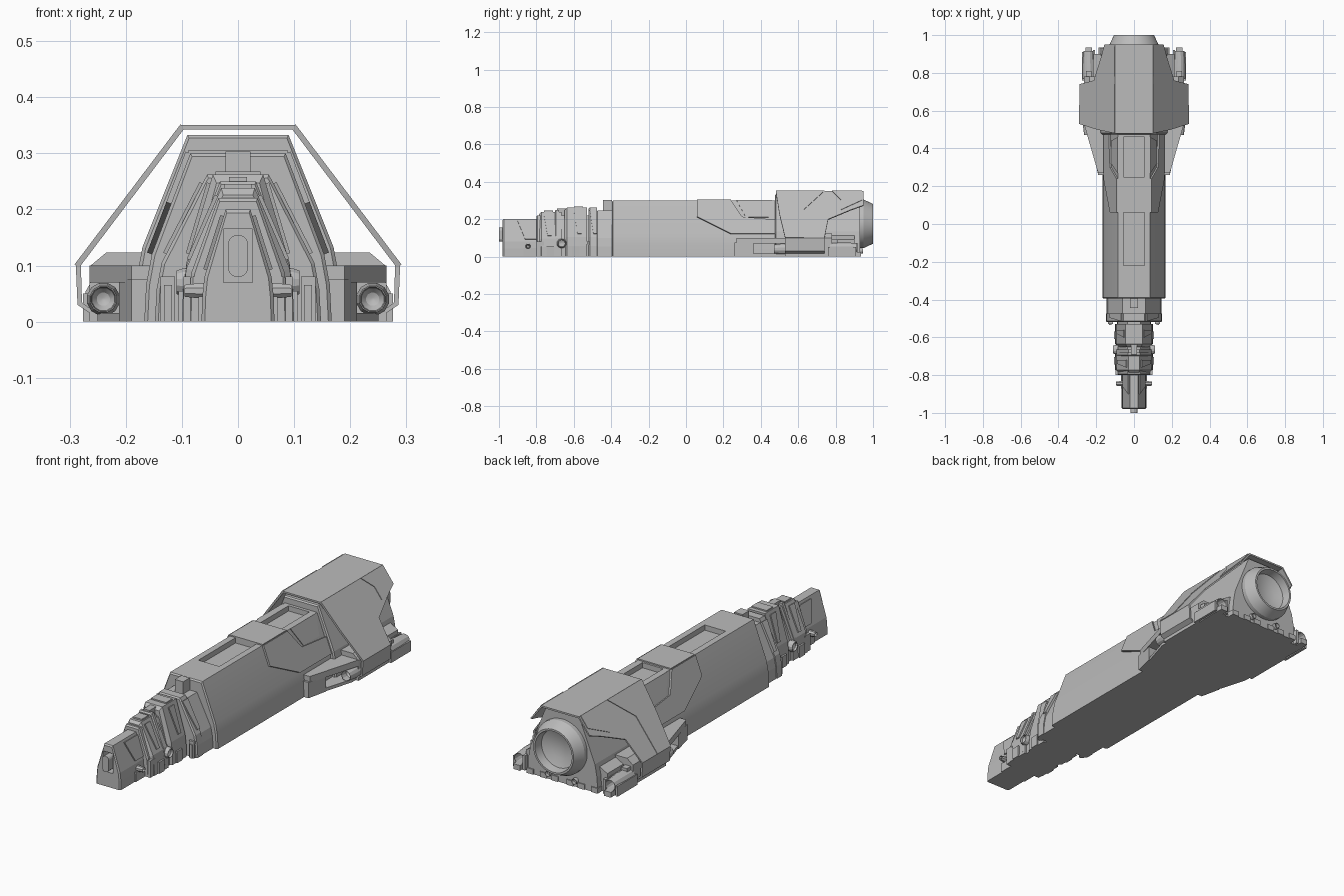
import bpy, bmesh, math
from mathutils import Vector

cube = bpy.data.objects.get("Cube")
if cube:
    bpy.data.objects.remove(cube, do_unlink=True)

shade = (.5, .5, .5, 1)
grey = bpy.data.materials.new("hull_grey")
grey.use_nodes = True
grey.diffuse_color = shade
grey.node_tree.nodes["Principled BSDF"].inputs["Base Color"].default_value = shade


def finish(name, bm, smooth=False):
    bmesh.ops.recalc_face_normals(bm, faces=bm.faces)
    mesh = bpy.data.meshes.new(name)
    bm.to_mesh(mesh)
    bm.free()
    mesh.materials.append(grey)
    part = bpy.data.objects.new(name, mesh)
    bpy.context.collection.objects.link(part)
    if smooth:
        bpy.ops.object.select_all(action='DESELECT')
        part.select_set(True)
        bpy.context.view_layer.objects.active = part
        bpy.ops.object.shade_smooth_by_angle(angle=math.radians(25))
    return part


def skin(bm, rings):
    """Join closed rings of points and cap both ends."""
    loops = [[bm.verts.new(point) for point in ring] for ring in rings]
    for near, far in zip(loops, loops[1:]):
        for i in range(len(near)):
            bm.faces.new((near[i - 1], near[i], far[i], far[i - 1]))
    bm.faces.new(loops[0])
    bm.faces.new(loops[-1])


def flank(roof, height, base):
    """Ends of the sloping flank: roof edge and knee."""
    return (roof, height), (base * .92, height * .4)


def section(name, dims, front, back, bevel=.006, smooth=False):
    """Hull slice: flat roof, sloping flanks, knee and upright foot."""
    roof, height, base = dims
    half = [*flank(*dims), (base * .98, height * .22), (base, 0)]
    outline = half + [(-x, z) for x, z in reversed(half)]
    stations = ((front, bevel), (front + bevel, 0), (back, 0))
    bm = bmesh.new()
    skin(bm, [[(x * (1 - inset / base), y, z * (1 - inset / height)) for x, z in outline]
              for y, inset in stations])
    return finish(name, bm, smooth)


def plates(name, outlines, mirrored=True):
    """Flat outlines thickened along an offset."""
    bm = bmesh.new()
    for points, offset in outlines:
        for side in ((1, -1) if mirrored else (1,)):
            flip = Vector((side, 1, 1))
            skin(bm, [[Vector(p) * flip for p in points],
                      [(Vector(p) + Vector(offset)) * flip for p in points]])
    return finish(name, bm)


def box(x, y, z):
    """Block given by its low and high limits on each axis."""
    return [(x[i], y[j], z[0]) for i, j in ((0, 0), (1, 0), (1, 1), (0, 1))], (0, 0, z[1] - z[0])


def post(x, y, height, width=.012, depth=.04):
    """Block standing on the ground, centred on x and starting at y."""
    return box((x - width / 2, x + width / 2), (y, y + depth), (0, height))


def roof_block(half, front, back, low, high):
    return box((-half, half), (front, back), (low, high))


def on_slope(top, foot, points, thick):
    """Outline of (y, fraction down the slope) laid on a slope."""
    top, foot = Vector(top), Vector(foot)
    laid = []
    for y, down in points:
        x, z = top.lerp(foot, down)
        laid.append((x, y, z))
    run = foot - top
    return laid, Vector((-run.y, 0, run.x)).normalized() * thick


def across(y, points, length):
    """Outline in x and z, extended along y."""
    return [(x, y, z) for x, z in points], (0, length, 0)


def level(z, points, thick):
    """Outline in x and y, extended upwards."""
    return [(x, y, z) for x, y in points], (0, 0, thick)


# Nozzle rule: (radius fraction, length fraction), tapered lip and dish
NOZZLE = ((1, 0), (1, .5), (.82, 1), (.75, 1), (.7, .6), (.4, .45), (.1, .4))


def nozzle(name, radius, start, end, x, z, axis='Y', sides=12, mirrored=True):
    bm = bmesh.new()
    for side in ((1, -1) if mirrored else (1,)):
        rings = []
        for wide, along in NOZZLE:
            place = start + (end - start) * along
            ring = []
            for i in range(sides):
                turn = math.tau * (i + .5) / sides
                across_, up = wide * radius * math.cos(turn), z + wide * radius * math.sin(turn)
                ring.append((side * (x + across_), place, up) if axis == 'Y'
                            else (side * place, x + across_, up))
            rings.append(ring)
        skin(bm, rings)
    return finish(name, bm, True)


def carve(part, cutter):
    cut = part.modifiers.new("cut", 'BOOLEAN')
    cut.object, cut.solver = cutter, 'EXACT'
    bpy.context.view_layer.update()
    baked = part.evaluated_get(bpy.context.evaluated_depsgraph_get())
    mesh = bpy.data.meshes.new_from_object(baked)
    part.modifiers.clear()
    part.data = mesh
    bpy.data.objects.remove(cutter, do_unlink=True)


# Main hull with two sunken roof trays
hull_dims = (.085, .3, .167)
hull = section("main_hull", hull_dims, -.395, .5, smooth=True)
carve(hull, plates("tray_cutter", [roof_block(.055, front, back, .275, .4)
                                   for front, back in ((-.22, .06), (.25, .46))], mirrored=False))

# Saddle band and side armour
plates("saddle_band", [roof_block(.088, .06, .24, .295, .306)], mirrored=False)
hull_flank = flank(*hull_dims)
plates("side_armour", [
    on_slope(*hull_flank, [(.06, 0), (.24, 0), (.3, .5), (.5, .6), (.5, 1), (.24, 1), (.06, .5)], .009),
    on_slope(*hull_flank, [(.27, 0), (.46, 0), (.44, .5), (.32, .5)], .003)])

# Stepped collars and neck in front of the hull
ring_dims, neck_dims, forward_dims = (.055, .262, .148), (.045, .262, .1), (.03, .238, .1)
section("neck_core", (.035, .22, .09), -.8, -.39)
section("hull_collar", (.06, .245, .145), -.48, -.39)
section("collar_ring", ring_dims, -.52, -.475)
section("neck_section", neck_dims, -.65, -.53, bevel=.015)
section("forward_section", forward_dims, -.785, -.665, bevel=.012)
section("forward_rib", (.032, .25, .1), -.7, -.68)
plates("roof_tabs", [roof_block(.022, -.445, -.395, .23, .303), roof_block(.04, -.6, -.55, .25, .268),
                     roof_block(.024, -.76, -.71, .2, .245), roof_block(.016, -.69, -.62, .2, .258)],
       mirrored=False)

# Posts, vents and ridges on the steps
plates("step_posts", [post(.125, -.53, .08, width=.026), post(.125, -.535, .065, width=.014)]
       + [post(x, -.8, .08) for x in (.074, .091)]
       + [post(.1, y, .055) for y in (-.745, -.61)])
plates("step_ridges", [on_slope(*flank(*dims), [(y, .1), (y + .04, .1), (y + .04, .9), (y + .02, .9)], .006)
                       for dims, y in ((ring_dims, -.515), (neck_dims, -.6), (forward_dims, -.76))])
nozzle("side_ports", .026, .085, .11, x=-.665, z=.07, axis='X')
nozzle("nose_pins", .014, .055, .095, x=-.845, z=.055, axis='X', sides=8)

# Nose with a recessed rounded sensor
nose_dims = (.022, .2, .065)
nose = section("nose", nose_dims, -.98, -.78)
carve(nose, plates("nose_cutter", [roof_block(.026, -1.1, -.94, .07, .165)], mirrored=False))
capsule = []
for i in range(16):
    turn = math.tau * (i + .5) / 16
    shift = math.copysign(.02, math.sin(turn))
    capsule.append((.018 * math.cos(turn), .117 + .018 * math.sin(turn) + shift))
plates("nose_sensor", [across(-1, capsule, .08)], mirrored=False)
plates("nose_cheeks", [on_slope(*flank(*nose_dims), [(-.9, .1), (-.8, .1), (-.8, .9), (-.86, .9)], .006),
                       post(.064, -.87, .045, depth=.08)])

# Rear core under the hood
section("rear_core", (.09, .333, .185), .475, .93)

# Open armour hood around the rear core
hood_slope = (.1, .35), (.289, .1)
plates("hood_roof", [roof_block(.1, .48, .95, .342, .35)], mirrored=False)
plates("hood_sides", [
    on_slope(*hood_slope, [(.48, 0), (.5, .5), (.53, 1), (.74, 1), (.76, .6), (.82, .5),
                           (.88, .4), (.95, .3), (.95, 0)], -.007),
    across(.53, [(.289, .1), (.286, .03), (.262, .014), (.262, .022), (.278, .034), (.28, .1)], .21)])
plates("hood_overlays", [
    on_slope(*hood_slope, [(.48, 0), (.5, .5), (.53, 1), (.63, 1), (.63, .4), (.74, 0)], .003),
    on_slope(*hood_slope, [(.78, 0), (.83, .2), (.83, .4), (.94, .2), (.94, 0)], .003)])

# Side pods, arms and thrusters
plates("side_pods", [
    across(.53, [(.16, 0), (.265, 0), (.265, .098), (.235, .123), (.16, .123)], .25),
    across(.78, [(.16, 0), (.215, 0), (.215, .09), (.16, .12)], .12)])
plates("pod_arms", [
    level(.07, [(.15, .27), (.19, .27), (.265, .53), (.15, .53)], .03),
    level(0, [(.15, .26), (.19, .26), (.212, .36), (.15, .36)], .075)])
nozzle("front_nozzles", .03, .55, .47, x=.24, z=.04)
nozzle("rear_nozzles", .033, .77, .915, x=.24, z=.045)
plates("nozzle_brackets", [post(.27, .76, .05, depth=.15), post(.212, .77, .07, depth=.15),
                           post(.24, .77, .09, width=.03)])

# Base plate with a toothed tail
plates("base_plate", [level(0, [(0, .3), (.19, .3), (.25, .5), (.26, .9), (0, .9)], .015)])
plates("tail_teeth", [post(x, .88, .025, width=.035, depth=.055) for x in (.04, .1, .17, .24)])
nozzle("tail_jets", .016, .9, .945, x=.07, z=.03)

# Main engine with a hollow dish
nozzle("main_engine", .13, .9, 1, x=0, z=.175, sides=40, mirrored=False)
